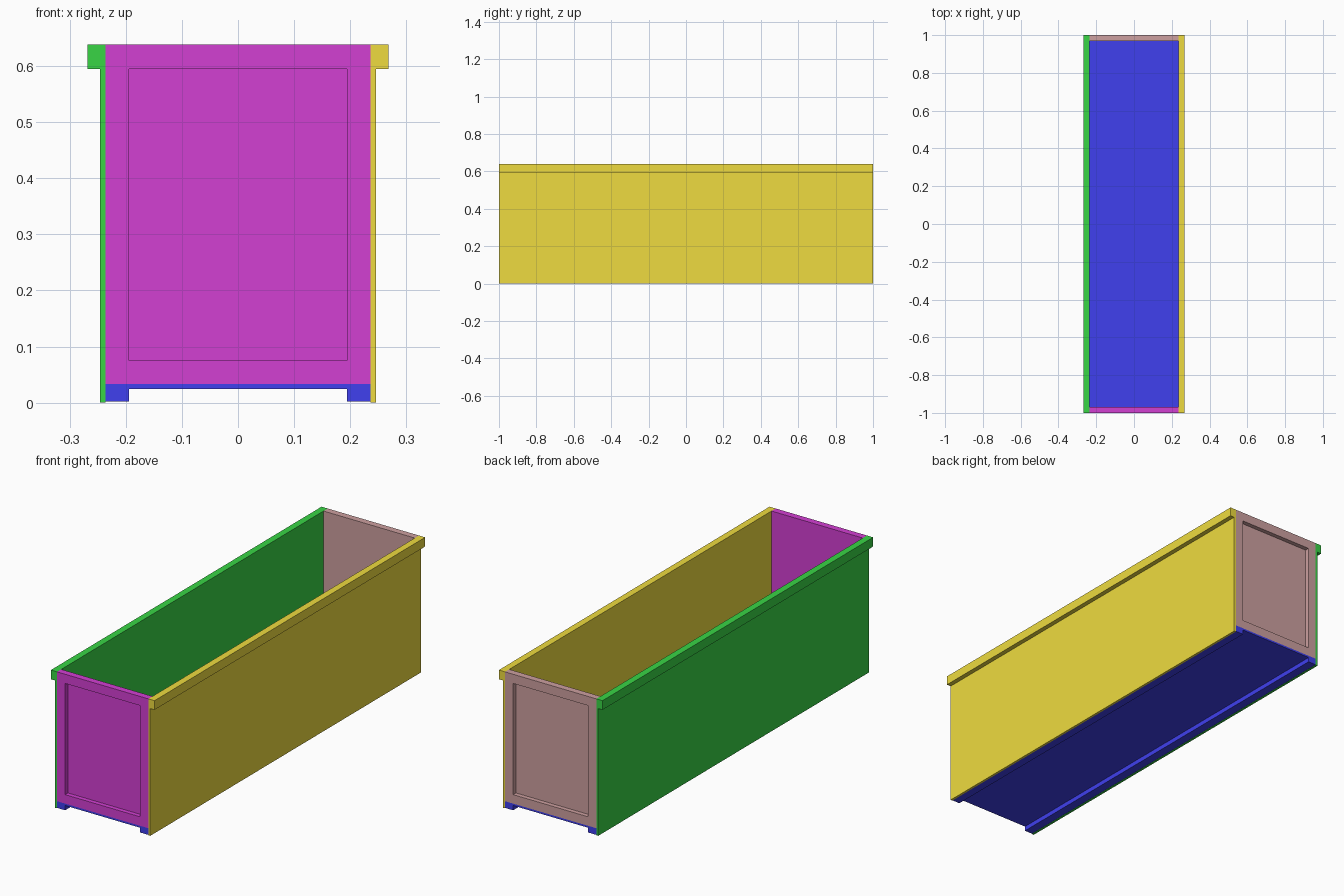
import bpy, bmesh

if "Cube" in bpy.data.objects:
    bpy.data.objects.remove(bpy.data.objects["Cube"])

# Key dimensions
L = 1.0            # half length
IN, WALL, RIM = 0.236, 0.246, 0.268   # inner face, outer wall face, outer rim face
TOP, LIP = 0.638, 0.595               # top edge, underside of rim
FLOOR0, FLOOR1 = 0.024, 0.033         # floor panel underside and top
STILE = 0.194                         # inner edge of frames and rails
END_T, PANEL_T = 0.031, 0.010         # end wall and thin panel thickness


def material(name, rgb):
    m = bpy.data.materials.new(name)
    m.diffuse_color = (*rgb, 1)
    m.use_nodes = True
    m.node_tree.nodes["Principled BSDF"].inputs["Base Color"].default_value = m.diffuse_color
    return m


def finish(bm, name, mat):
    bmesh.ops.recalc_face_normals(bm, faces=bm.faces)
    me = bpy.data.meshes.new(name)
    bm.to_mesh(me)
    bm.free()
    me.materials.append(mat)
    ob = bpy.data.objects.new(name, me)
    bpy.context.collection.objects.link(ob)
    return ob


def extrude_along_y(name, profile, mat):
    """Sweep a closed x/z profile over the whole length."""
    bm = bmesh.new()
    face = bm.faces.new([bm.verts.new((x, -L, z)) for x, z in profile])
    new = bmesh.ops.extrude_face_region(bm, geom=[face])["geom"]
    verts = [g for g in new if isinstance(g, bmesh.types.BMVert)]
    bmesh.ops.translate(bm, verts=verts, vec=(0, 2 * L, 0))
    return finish(bm, name, mat)


def end_wall(name, s, mat):
    """End wall with a rectangular recess on its outside face; s = -1 front, 1 back."""
    def ring(y, hx, z0, z1):
        return [bm.verts.new((x, s * y, z))
                for x, z in ((-hx, z0), (hx, z0), (hx, z1), (-hx, z1))]

    bm = bmesh.new()
    z_in = FLOOR1 + IN - STILE
    rings = [ring(L - END_T, IN, FLOOR1, TOP), ring(L, IN, FLOOR1, TOP),
             ring(L, STILE, z_in, LIP), ring(L - END_T + PANEL_T, STILE, z_in, LIP)]
    bm.faces.new(rings[0])
    bm.faces.new(rings[-1])
    for a, b in zip(rings, rings[1:]):
        for i in range(4):
            j = (i + 1) % 4
            bm.faces.new((a[i], a[j], b[j], b[i]))
    return finish(bm, name, mat)


# Long side walls with an overhanging top rim
side = [(IN, 0), (WALL, 0), (WALL, LIP), (RIM, LIP), (RIM, TOP), (IN, TOP)]
extrude_along_y("right_side", side, material("yellow", (0.86, 0.71, 0.05)))
extrude_along_y("left_side", [(-x, z) for x, z in side], material("green", (0.04, 0.66, 0.06)))

# Floor panel with a rail under each long edge
half = [(STILE, FLOOR0), (STILE, 0.002), (IN, 0.002), (IN, FLOOR1)]
extrude_along_y("floor", half + [(-x, z) for x, z in reversed(half)],
                material("blue", (0.05, 0.05, 0.86)))

# Recessed end walls
end_wall("front_end", -1, material("magenta", (0.65, 0.05, 0.65)))
end_wall("back_end", 1, material("dusty_red", (0.61, 0.35, 0.35)))
